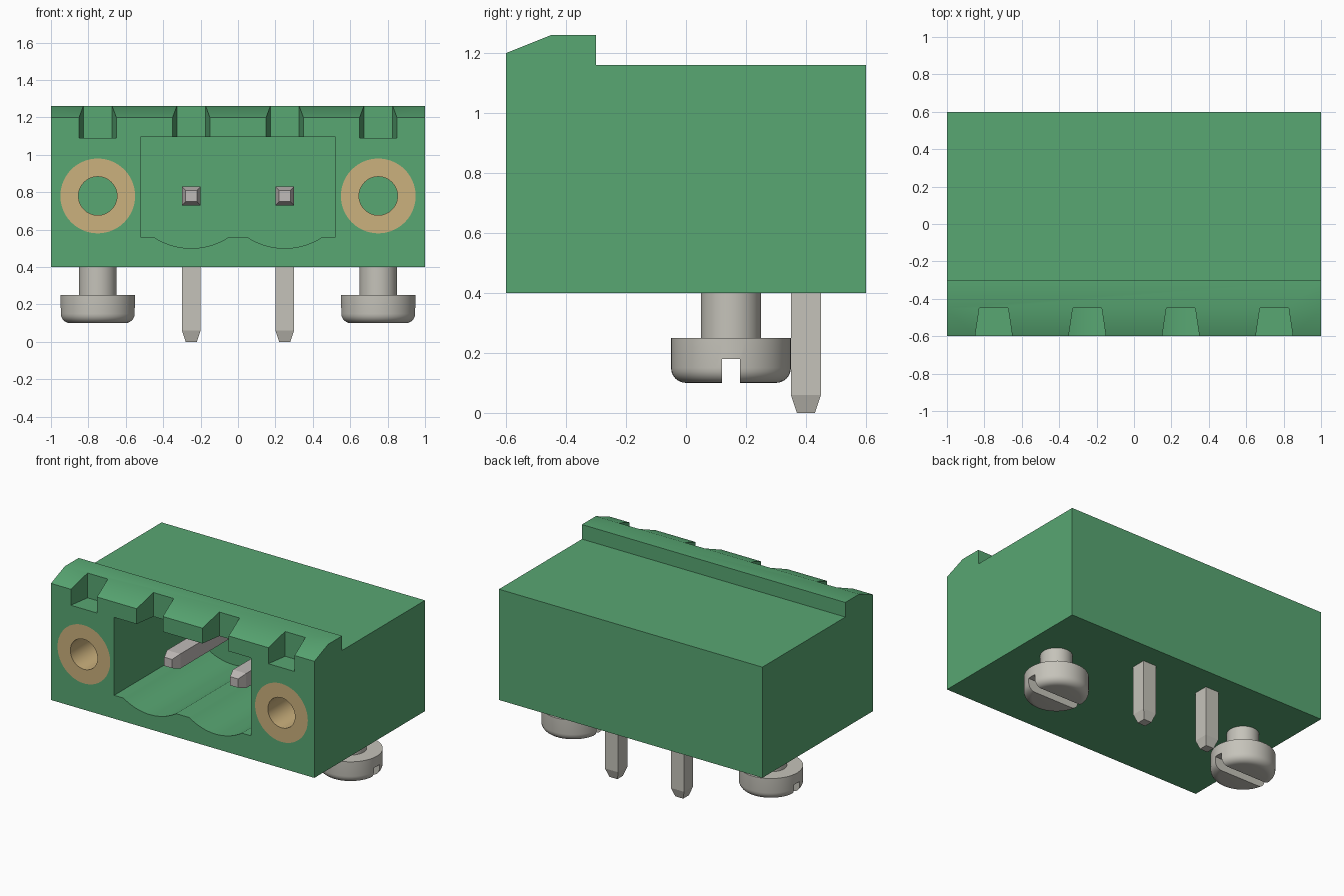
import bpy, bmesh, math

cube = bpy.data.objects.get("Cube")
if cube:
    bpy.data.objects.remove(cube, do_unlink=True)


def material(name, rgb):
    m = bpy.data.materials.new(name)
    m.use_nodes = True
    m.diffuse_color = (*rgb, 1)
    m.node_tree.nodes["Principled BSDF"].inputs["Base Color"].default_value = (*rgb, 1)
    return m


GREEN = material("green plastic", (0.098, 0.385, 0.170))
BRASS = material("brass", (0.60, 0.44, 0.205))
STEEL = material("steel", (0.56, 0.545, 0.49))
TIN = material("tinned metal", (0.53, 0.495, 0.48))


def loft(name, loops, mat=None, ring=False):
    """Skin a row of equal-length point loops; cap the ends, or close into a ring."""
    bm = bmesh.new()
    rows = [[bm.verts.new(p) for p in loop] for loop in loops]
    n = len(rows[0])
    pairs = list(zip(rows, rows[1:])) + ([(rows[-1], rows[0])] if ring else [])
    for a, b in pairs:
        for i in range(n):
            j = (i + 1) % n
            bm.faces.new((a[i], a[j], b[j], b[i]))
    if not ring:
        bm.faces.new(rows[0])
        bm.faces.new(rows[-1])
    bmesh.ops.recalc_face_normals(bm, faces=bm.faces[:])
    me = bpy.data.meshes.new(name)
    bm.to_mesh(me)
    bm.free()
    ob = bpy.data.objects.new(name, me)
    bpy.context.collection.objects.link(ob)
    if mat:
        me.materials.append(mat)
    return ob


def activate(ob):
    bpy.ops.object.select_all(action='DESELECT')
    ob.select_set(True)
    bpy.context.view_layer.objects.active = ob


def cut(ob, cutter):
    cutter.hide_render = True
    mod = ob.modifiers.new("cut", 'BOOLEAN')
    mod.operation, mod.solver, mod.object = 'DIFFERENCE', 'EXACT', cutter
    activate(ob)
    bpy.ops.object.modifier_apply(modifier=mod.name)
    bpy.data.objects.remove(cutter, do_unlink=True)


def smooth(ob):
    activate(ob)
    bpy.ops.object.shade_smooth_by_angle(angle=math.radians(30))


def circle_y(x, y, z, r, n=64):
    return [(x + r * math.cos(2 * math.pi * i / n), y, z + r * math.sin(2 * math.pi * i / n))
            for i in range(n)]


def circle_z(x, y, z, r, n=48):
    return [(x + r * math.cos(2 * math.pi * i / n), y + r * math.sin(2 * math.pi * i / n), z)
            for i in range(n)]


def box(name, x0, x1, y0, y1, z0, z1):
    return loft(name, [[(x0, y0, z), (x1, y0, z), (x1, y1, z), (x0, y1, z)] for z in (z0, z1)])


PIN_X, SCREW_X, AXIS_Z = 0.25, 0.75, 0.78

# Housing: side profile drawn out along x
side = [(-0.6, 0.4), (0.6, 0.4), (0.6, 1.16), (-0.3, 1.16),
        (-0.3, 1.26), (-0.45, 1.26), (-0.6, 1.2)]
housing = loft("housing", [[(x, y, z) for y, z in side] for x in (-1, 1)], GREEN)

# Socket with two scooped channels in its floor
half, sag = 0.2, 0.06
radius = (half ** 2 + sag ** 2) / (2 * sag)
sweep = math.asin(half / radius)
outline = [(0.52, 1.095), (-0.52, 1.095), (-0.52, 0.56)]
for cx in (-PIN_X, PIN_X):
    for i in range(17):
        a = sweep * (i / 8 - 1)
        outline.append((cx + radius * math.sin(a), 0.56 - sag + radius * (1 - math.cos(a))))
outline.append((0.52, 0.56))
cut(housing, loft("socket_cutter", [[(x, y, z) for x, z in outline] for y in (-0.7, 0.3)]))

# Tapered notches along the front lip; the inner pair opens into the socket
for cx, floor in ((-SCREW_X, 1.09), (-PIN_X, 1.0), (PIN_X, 1.0), (SCREW_X, 1.09)):
    cut(housing, loft("notch_cutter", [
        [(cx - w, y, floor), (cx + w, y, floor), (cx + w, y, 1.4), (cx - w, y, 1.4)]
        for y, w in ((-0.65, 0.107), (-0.45, 0.077))]))

# Threaded inserts set in bores
for sx, label in ((1, "left"), (-1, "right")):
    x, back = sx * SCREW_X, -0.1
    cut(housing, loft("bore_cutter", [circle_y(x, y, AXIS_Z, 0.2) for y in (-0.7, back)]))
    insert = loft(label + "_insert", [
        circle_y(x, -0.6, AXIS_Z, 0.2), circle_y(x, back, AXIS_Z, 0.2),
        circle_y(x, back, AXIS_Z, 0.103), circle_y(x, -0.6, AXIS_Z, 0.103)], BRASS, ring=True)
    smooth(insert)
smooth(housing)

# Slotted screws under the housing
for sx, label in ((1, "left"), (-1, "right")):
    x, y = sx * SCREW_X, 0.15
    rows = []
    for i in range(7):
        a = math.pi / 2 * i / 6
        rows.append((0.15 - 0.05 * math.cos(a), 0.15 + 0.05 * math.sin(a)))
    rows += [(0.25, 0.2), (0.25, 0.1), (0.42, 0.1)]
    screw = loft(label + "_screw", [circle_z(x, y, z, r) for z, r in rows], STEEL)
    cut(screw, box("slot_cutter", x - 0.3, x + 0.3, 0.12, 0.18, 0, 0.18))
    smooth(screw)

# Contact pins: a solder leg below and a mating blade inside the socket
corners = ((-1, -1), (1, -1), (1, 1), (-1, 1))
for sx, label in ((1, "left"), (-1, "right")):
    x = sx * PIN_X
    loft(label + "_solder_leg", [
        [(x + u * w, 0.4 + v * w, z) for u, v in corners]
        for z, w in ((0, 0.03), (0.06, 0.05), (0.73, 0.05))], STEEL)
    loft(label + "_contact_blade", [
        [(x + u * w, y, AXIS_Z + v * w) for u, v in corners]
        for y, w in ((-0.4, 0.03), (-0.34, 0.05), (0.45, 0.05))], TIN)
